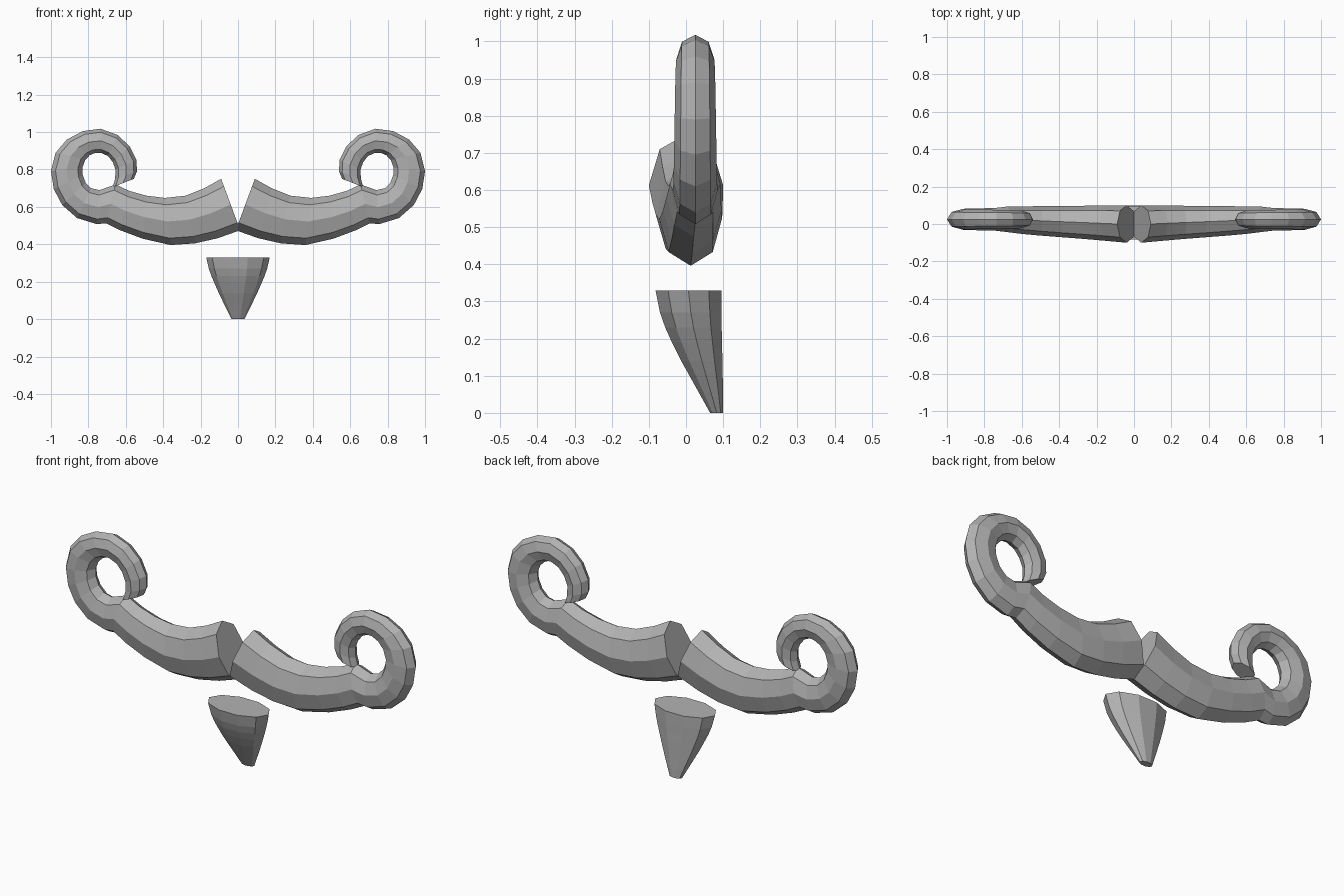
import bpy, bmesh, math

if "Cube" in bpy.data.objects:
    bpy.data.objects.remove(bpy.data.objects["Cube"])

grey = bpy.data.materials.new("hair_grey")
grey.diffuse_color = (0.45, 0.45, 0.45, 1)
grey.use_nodes = True
grey.node_tree.nodes["Principled BSDF"].inputs["Base Color"].default_value = grey.diffuse_color


def loft(name, rings):
    """Closed solid skinned through a list of equal-sized point rings."""
    bm = bmesh.new()
    loops = [[bm.verts.new(p) for p in ring] for ring in rings]
    n = len(loops[0])
    for a, b in zip(loops, loops[1:]):
        for i in range(n):
            j = (i + 1) % n
            bm.faces.new((a[i], a[j], b[j], b[i]))
    bm.faces.new(loops[0])
    bm.faces.new(loops[-1])
    bmesh.ops.recalc_face_normals(bm, faces=bm.faces)
    mesh = bpy.data.meshes.new(name)
    bm.to_mesh(mesh)
    bm.free()
    mesh.materials.append(grey)
    obj = bpy.data.objects.new(name, mesh)
    bpy.context.collection.objects.link(obj)
    return obj


# Moustache: inner x, z and outer x, z of each section along body and curl
body = [
    (.09, .75, -.012, .475), (.18, .70, .11, .432), (.28, .66, .23, .405),
    (.39, .648, .36, .396), (.49, .66, .51, .43), (.58, .685, .63, .475),
    (.655, .72, .705, .512),
]
curl = [
    (.74, .69, .755, .508), (.785, .70, .86, .54), (.815, .73, .94, .61),
    (.83, .77, .985, .695), (.832, .81, 1.0, .79), (.817, .85, .975, .89),
    (.793, .876, .915, .96), (.765, .888, .83, 1.005), (.73, .888, .735, 1.018),
    (.695, .872, .645, .985), (.67, .84, .58, .925), (.655, .80, .543, .85),
    (.657, .75, .54, .79), (.67, .705, .557, .75),
]


def section(s, yc, yh):
    """Octagon with vertices on its inner and outer edges."""
    xi, zi, xo, zo = s
    ring = []
    for k in range(8):
        a = math.tau * k / 8
        c = math.cos(a) / 2
        ring.append(((xi + xo) / 2 + c * (xi - xo), yc + yh * math.sin(a),
                     (zi + zo) / 2 + c * (zi - zo)))
    return ring


rings = []
for i, s in enumerate(body):
    t = i / (len(body) - 1)
    rings.append(section(s, .025 * t, .1 - .032 * t))
for i, s in enumerate(curl):
    t = i / (len(curl) - 1)
    rings.append(section(s, .025, .06 - .015 * t))
moustache = loft("moustache", rings)
mirror = moustache.modifiers.new("mirror", 'MIRROR')
mirror.use_axis = (True, False, False)
mirror.use_clip = False
mirror.use_mirror_merge = False

# Chin beard: z, half width, front y, back y of each ten-sided ring
beard = [
    (0, .035, .065, .1), (.045, .057, .04, .1), (.09, .079, .015, .099),
    (.14, .103, -.013, .098), (.19, .125, -.038, .097), (.23, .142, -.056, .096),
    (.27, .156, -.070, .096), (.33, .17, -.082, .095),
]
rings = []
for z, w, front, back in beard:
    yc, yr = (front + back) / 2, (back - front) / 2 / math.sin(math.radians(72))
    rings.append([(w * math.cos(math.tau * k / 10),
                   yc + yr * math.sin(math.tau * k / 10), z) for k in range(10)])
loft("chin_beard", rings)
